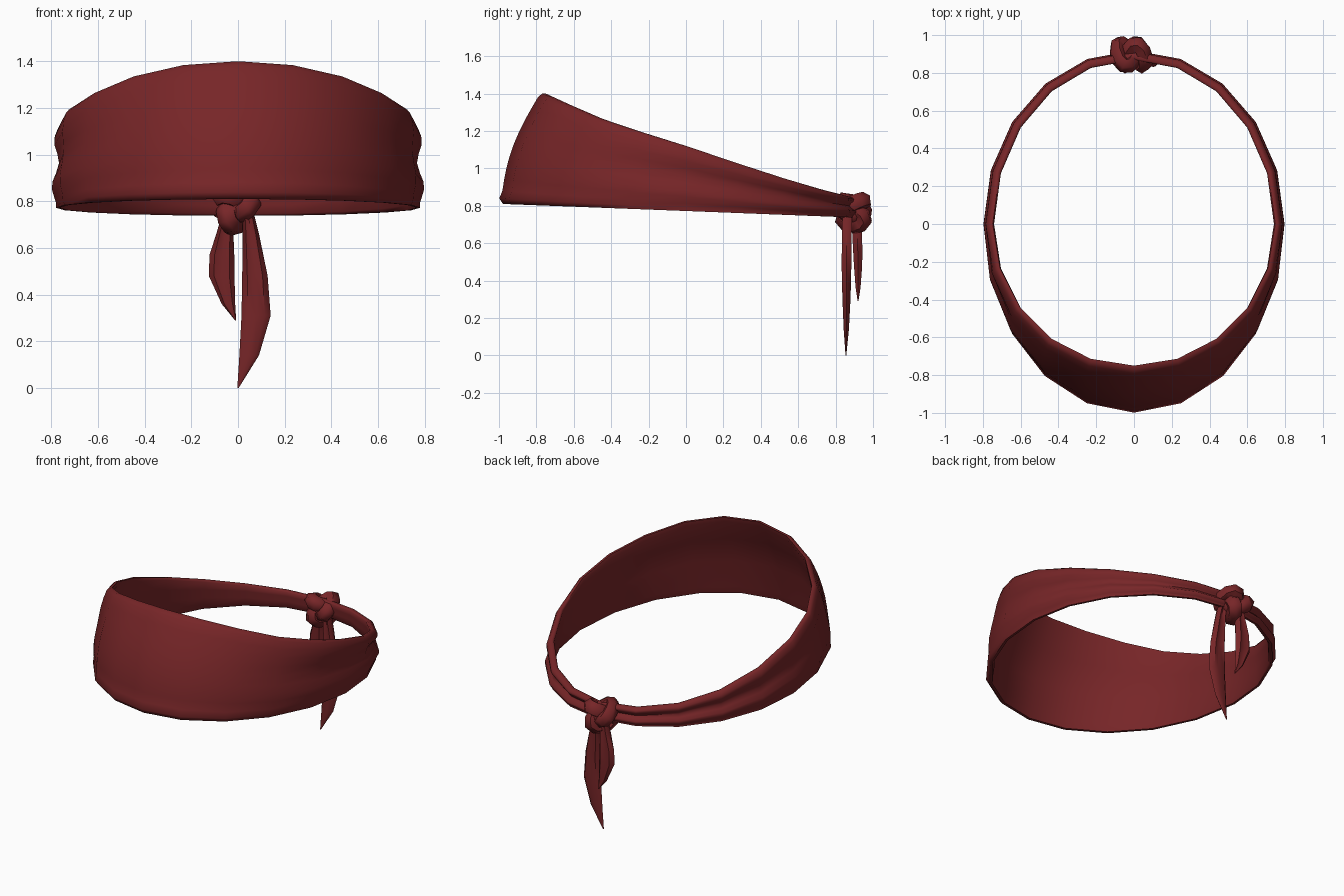
import bpy, bmesh, math
from math import sin, cos, pi

if "Cube" in bpy.data.objects:
    bpy.data.objects.remove(bpy.data.objects["Cube"])

cloth = bpy.data.materials.new("dark red cloth")
cloth.diffuse_color = (0.185, 0.019, 0.021, 1)
cloth.use_nodes = True
cloth.node_tree.nodes["Principled BSDF"].inputs["Base Color"].default_value = cloth.diffuse_color


def finish(ob, angle=60):
    bpy.ops.object.select_all(action='DESELECT')
    ob.select_set(True)
    bpy.context.view_layer.objects.active = ob
    bpy.ops.object.shade_smooth_by_angle(angle=math.radians(angle))


def skin(name, rings, closed):
    """Bridge equal-length rings of points into one surface."""
    bm = bmesh.new()
    vs = [[bm.verts.new(p) for p in r] for r in rings]
    n, m = len(rings), len(rings[0])
    for i in range(n if closed else n - 1):
        a, b = vs[i], vs[(i + 1) % n]
        for j in range(m):
            k = (j + 1) % m
            bm.faces.new((a[j], a[k], b[k], b[j]))
    if not closed:
        bm.faces.new(vs[0])
        bm.faces.new(vs[-1])
    bmesh.ops.remove_doubles(bm, verts=bm.verts, dist=0.0005)
    bmesh.ops.recalc_face_normals(bm, faces=bm.faces)
    me = bpy.data.meshes.new(name)
    bm.to_mesh(me)
    bm.free()
    ob = bpy.data.objects.new(name, me)
    bpy.context.collection.objects.link(ob)
    me.materials.append(cloth)
    finish(ob)
    return ob


def interp(x, pts):
    for (x0, y0), (x1, y1) in zip(pts, pts[1:]):
        if x <= x1:
            return y0 + (y1 - y0) * (x - x0) / (x1 - x0)
    return pts[-1][1]


# Headband: 20 stations round an oval, tall and leaning back in front, narrow at the knot
top_z = [(-0.78, 1.40), (-0.62, 1.33), (-0.45, 1.26), (-0.2, 1.18),
         (0, 1.12), (0.3, 1.02), (0.55, 0.94), (0.74, 0.885), (0.9, 0.845)]
section = [(t, 0) for t in (.05, .12, .22, .32, .43, .55, .66, .77, .88, .97)]
section += [(1, .3), (1, .75), (.95, 1), (.7, 1), (.4, 1), (.08, 1), (0, .75), (0, .3)]

rings = []
for k in range(20):
    a = 2 * pi * k / 20
    s, c = sin(a), cos(a)
    front = max(c, 0)
    yb = -c * (0.99 if c > 0 else 0.91)
    yt = -c * (0.78 if c > 0 else 0.90)
    zt = interp(yt, top_z)
    zb = 0.772 - 0.038 * yb
    thick = 0.032 + 0.008 * front
    fold = 0.013 * (1 - front) ** 1.5
    ring = []
    for t, d in section:
        off = 0.045 * front * sin(pi * t) - thick * d
        if d == 0:
            off -= fold * cos(2 * pi * (t - 0.55) / 0.56)
            off += 0.012 * front if t < 0.06 else 0
        x = s * (0.79 - 0.018 * t)
        y = yb + (yt - yb) * t
        ring.append((x + s * off, y - c * off, zb + (zt - zb) * t))
    rings.append(ring)
skin("headband", rings, True)

# Knot: one thick strand looped over and under itself, with a solid core
cu = bpy.data.curves.new("knot", 'CURVE')
cu.dimensions = '3D'
cu.bevel_depth = 0.046
cu.bevel_resolution = 1
sp = cu.splines.new('POLY')
N = 26
sp.points.add(N - 1)
for i in range(N):
    t = 2 * pi * i / N
    sp.points[i].co = (-0.015 + 0.026 * (sin(t) + 2 * sin(2 * t)),
                       0.897 - 0.056 * sin(3 * t),
                       0.775 + 0.026 * (cos(t) - 2 * cos(2 * t)), 1)
sp.use_cyclic_u = True
knot = bpy.data.objects.new("knot", cu)
bpy.context.collection.objects.link(knot)
bpy.ops.object.select_all(action='DESELECT')
knot.select_set(True)
bpy.context.view_layer.objects.active = knot
bpy.ops.object.convert(target='MESH')
knot = bpy.context.view_layer.objects.active
knot.data.materials.clear()
knot.data.materials.append(cloth)
finish(knot)

bpy.ops.mesh.primitive_uv_sphere_add(segments=12, ring_count=8, radius=0.07,
                                     location=(-0.015, 0.895, 0.765))
core = bpy.context.object
core.name = "knot_core"
core.data.materials.append(cloth)
finish(core)


# Tails: flat pointed cloth ends with a shallow crease down each side
def tail(name, rows):
    rings = []
    for z, xl, xr, y, th in rows:
        cx, w = (xl + xr) / 2, (xr - xl) / 2
        prof = [(-1, 0), (-.6, -1), (0, -.6), (.6, -1), (1, 0), (.6, 1), (0, .6), (-.6, 1)]
        rings.append([(cx + w * u, y + th * v, z) for u, v in prof])
    skin(name, rings, False)


tail("long_tail", [(0.74, 0.02, 0.07, 0.862, 0.026), (0.66, 0.02, 0.09, 0.860, 0.026),
                   (0.48, 0.018, 0.127, 0.858, 0.026), (0.31, 0.015, 0.14, 0.858, 0.022),
                   (0.14, 0.006, 0.09, 0.857, 0.014), (0.0, -0.003, 0.003, 0.855, 0.002)])
tail("short_tail", [(0.74, -0.07, -0.02, 0.912, 0.024), (0.67, -0.09, -0.02, 0.914, 0.026),
                    (0.57, -0.122, -0.016, 0.918, 0.025), (0.48, -0.125, -0.015, 0.92, 0.022),
                    (0.36, -0.07, -0.012, 0.92, 0.013), (0.29, -0.013, -0.008, 0.92, 0.002)])
